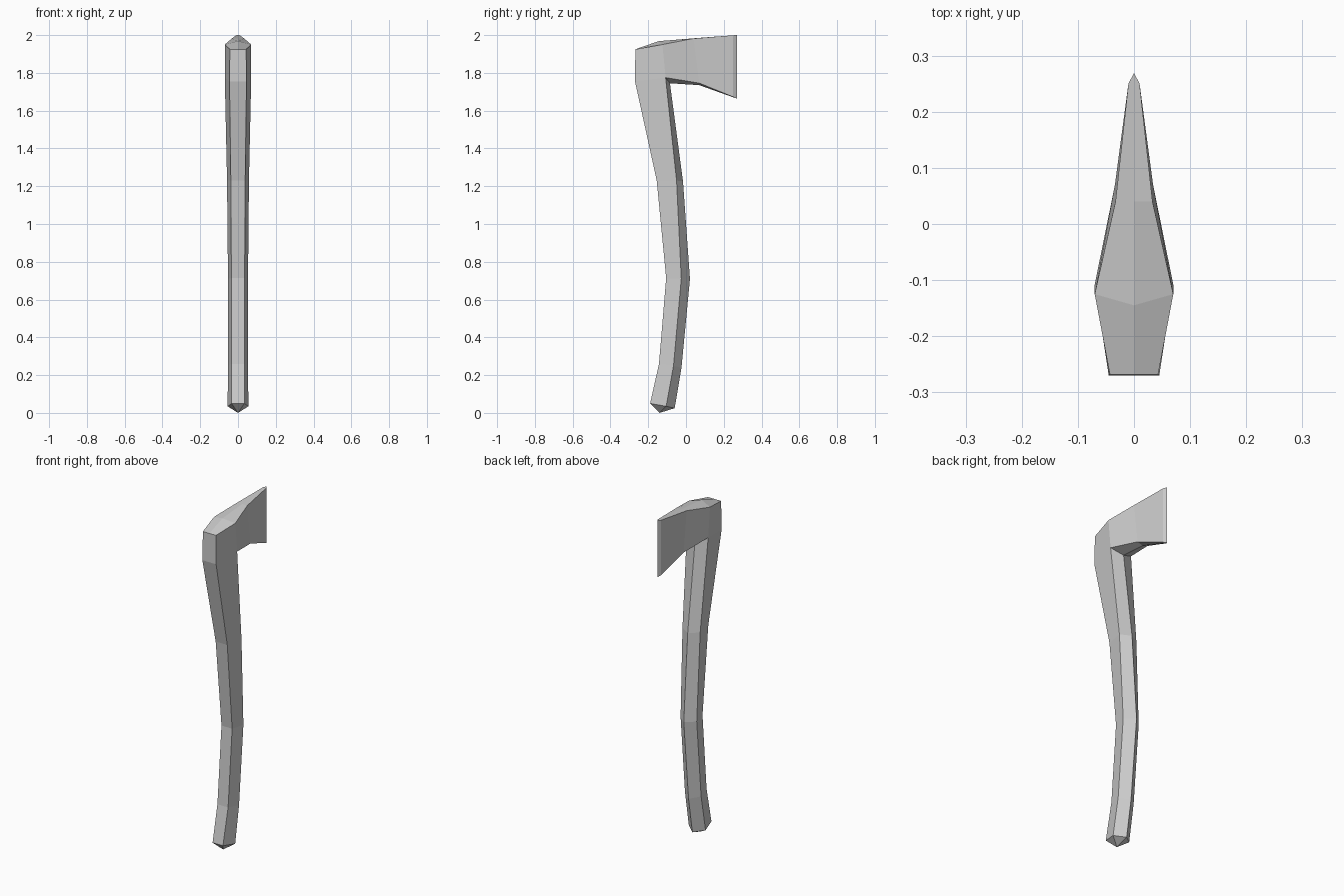
import bpy, bmesh

if "Cube" in bpy.data.objects:
    bpy.data.objects.remove(bpy.data.objects["Cube"])


def half_shell(name, rows, extra=None, skip=()):
    """Loft rows of points on the +x half, flat shaded, mirrored across x = 0."""
    bm = bmesh.new()
    grid = [[bm.verts.new(p) for p in row] for row in rows]
    for i, (a, b) in enumerate(zip(grid, grid[1:])):
        for j in range(len(a) - 1):
            if (i, j) not in skip:
                bm.faces.new((a[j], a[j + 1], b[j + 1], b[j]))
    if extra:
        extra(bm, grid)
    bmesh.ops.recalc_face_normals(bm, faces=bm.faces[:])
    bm.normal_update()
    if sum(f.normal.x * f.calc_area() for f in bm.faces) < 0:
        bmesh.ops.reverse_faces(bm, faces=bm.faces[:])
    mesh = bpy.data.meshes.new(name)
    bm.to_mesh(mesh)
    bm.free()
    ob = bpy.data.objects.new(name, mesh)
    bpy.context.collection.objects.link(ob)
    mirror = ob.modifiers.new("mirror", 'MIRROR')
    mirror.use_clip = True
    return ob


# Handle: five-sided section; front half-width, side half-width, then (y, z) of front, side, back
sections = [
    (.034, .055, (-.19, .05), (-.105, .035), (-.06, .025)),
    (.035, .053, (-.143, .26), (-.066, .25), (-.024, .238)),
    (.035, .053, (-.105, .713), (-.025, .71), (.021, .71)),
    (.038, .058, (-.155, 1.23), (-.05, 1.23), (-.016, 1.226)),
    (.045, .07, (-.27, 1.755), (-.108, 1.775), (-.085, 1.745)),
]
handle_rows = [[(0, *f), (fw, *f), (sw, *s), (0, *b)] for fw, sw, f, s, b in sections]


def butt(bm, grid):
    # Pointed cap at the foot of the handle
    tip = bm.verts.new((0, -.14, 0))
    ring = grid[0]
    for a, b in zip(ring, ring[1:]):
        bm.faces.new((a, b, tip))


half_shell("axe_handle", handle_rows, butt)

# Head: stations from the poll to the blade: top ridge, top edge, lower edge, lower ridge
head_rows = [
    [(0, -.268, 1.925), (.043, -.268, 1.925), (.045, -.27, 1.755), (0, -.27, 1.755)],
    [(0, -.145, 1.968), (.07, -.125, 1.95), (.07, -.108, 1.775), (0, -.085, 1.745)],
    [(0, .04, 1.983), (.033, .04, 1.982), (.034, .07, 1.746), (0, .07, 1.735)],
    [(0, .269, 2), (.01, .25, 1.999), (.01, .25, 1.673), (0, .269, 1.664)],
]


def head_ends(bm, grid):
    # Flat poll and bevelled cutting edge
    bm.faces.new(grid[0])
    bm.faces.new(grid[-1])


# The gap left at (0, 2) is where the handle joins
half_shell("axe_head", head_rows, head_ends, skip={(0, 2)})
